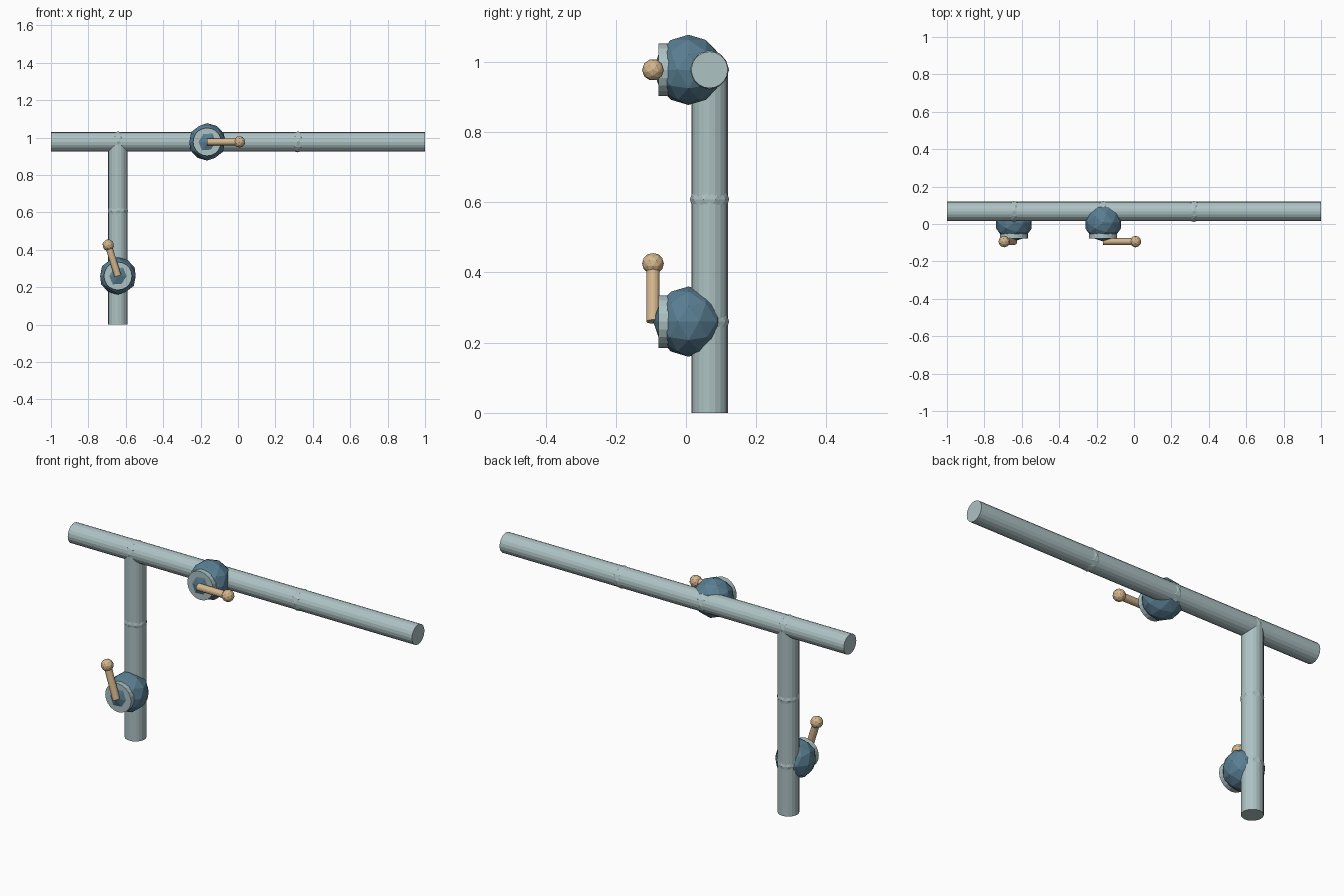
import bpy
import math
from mathutils import Vector

if "Cube" in bpy.data.objects:
    bpy.data.objects.remove(bpy.data.objects["Cube"])


def material(name, rgb):
    m = bpy.data.materials.new(name)
    m.diffuse_color = (*rgb, 1)
    m.use_nodes = True
    m.node_tree.nodes["Principled BSDF"].inputs["Base Color"].default_value = m.diffuse_color
    return m


PIPE = material("pale grey pipe", (0.42, 0.54, 0.55))
BLUE = material("steel blue", (0.10, 0.21, 0.29))
TAN = material("tan handle", (0.66, 0.47, 0.27))


def finish(name, mat):
    o = bpy.context.object
    o.name = name
    o.data.materials.append(mat)
    return o


def rod(name, a, b, r, mat, sides=20):
    a, b = Vector(a), Vector(b)
    d = b - a
    bpy.ops.mesh.primitive_cylinder_add(
        vertices=sides, radius=r, depth=d.length, location=(a + b) / 2,
        rotation=d.to_track_quat('Z', 'Y').to_euler())
    return finish(name, mat)


def ball(name, p, r, mat, rot=(0, 0, 0)):
    bpy.ops.mesh.primitive_ico_sphere_add(subdivisions=2, radius=r, location=p, rotation=rot)
    return finish(name, mat)


PY, TOP, VX = 0.067, 0.977, -0.642   # pipe depth, upper pipe height, upright position

# Pipes
rod("horizontal_pipe", (-1, PY, TOP), (1, PY, TOP), 0.052, PIPE)
rod("vertical_pipe", (VX, PY, 0), (VX, PY, TOP), 0.052, PIPE)

# Joint balls that peek through the pipes as slim collars
for x, z in ((VX, TOP), (-0.165, TOP), (0.32, TOP), (VX, 0.608), (VX, 0.26)):
    ball("pipe_joint", (x, PY, z), 0.056, PIPE)


# Valve: body, front plate, lever and knob; angle is measured from +x
def valve(label, x, z, angle):
    ball(label + "_valve_body", (x, 0.007, z), 0.1, BLUE)
    rod(label + "_valve_plate", (x, -0.03, z), (x, -0.078, z), 0.075, PIPE)
    a = math.radians(angle)
    y = -0.094
    end = (x + 0.173 * math.cos(a), y, z + 0.173 * math.sin(a))
    rod(label + "_lever", (x, y, z), end, 0.0185, TAN)
    ball(label + "_lever_knob", end, 0.031, TAN, (0, math.radians(90 - angle), 0))


valve("upper", -0.165, TOP, 0)
valve("lower", VX, 0.26, 107.5)
